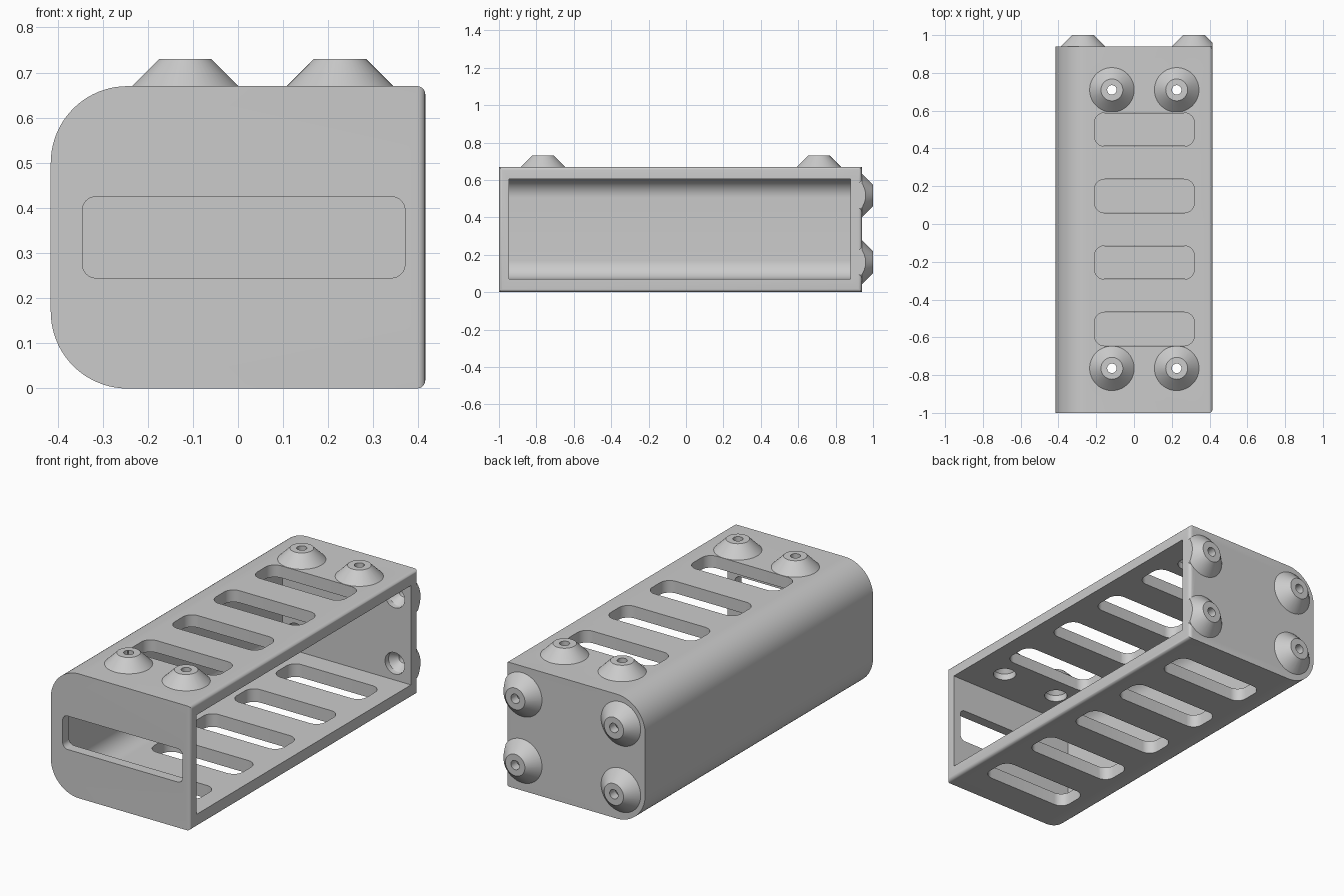
import bpy, bmesh, math
from mathutils import Vector, Matrix

if "Cube" in bpy.data.objects:
    bpy.data.objects.remove(bpy.data.objects["Cube"], do_unlink=True)

grey = bpy.data.materials.new("plain grey")
grey.use_nodes = True
colour = (0.6, 0.6, 0.6, 1)
grey.diffuse_color = colour
grey.node_tree.nodes["Principled BSDF"].inputs["Base Color"].default_value = colour


def to_object(bm, name):
    bmesh.ops.recalc_face_normals(bm, faces=bm.faces)
    mesh = bpy.data.meshes.new(name)
    bm.to_mesh(mesh)
    bm.free()
    mesh.materials.append(grey)
    ob = bpy.data.objects.new(name, mesh)
    bpy.context.collection.objects.link(ob)
    return ob


def box(lo, hi):
    """Box between two corners."""
    bm = bmesh.new()
    lo, hi = Vector(lo), Vector(hi)
    bmesh.ops.create_cube(bm, size=1)
    for v in bm.verts:
        v.co = (lo + hi) / 2 + v.co * (hi - lo)
    return bm


def round_edges(bm, test, radius, segments):
    """Bevel the edges whose two ends both pass the test."""
    edges = [e for e in bm.edges if test(*(v.co for v in e.verts))]
    bmesh.ops.bevel(bm, geom=edges, offset=radius, offset_type='OFFSET',
                    segments=segments, profile=0.5, affect='EDGES')


def along(axis):
    """Edges running parallel to one axis."""
    return lambda a, b: abs((b - a).normalized()[axis]) > 0.99


def slot(lo, hi, axis, radius):
    bm = box(lo, hi)
    round_edges(bm, along(axis), radius, 8)
    return to_object(bm, "slot_cutter")


def lathe(profile, place, name):
    """Revolve (radius, height) points about z, then place the solid."""
    bm = bmesh.new()
    verts = [bm.verts.new((r, 0, h)) for r, h in profile]
    edges = [bm.edges.new(p) for p in zip(verts, verts[1:])]
    bmesh.ops.spin(bm, geom=verts + edges, cent=(0, 0, 0), axis=(0, 0, 1),
                   angle=2 * math.pi, steps=48)
    bmesh.ops.remove_doubles(bm, verts=bm.verts, dist=0.0001)
    bmesh.ops.transform(bm, matrix=place, verts=bm.verts)
    return to_object(bm, name)


def combine(target, other, operation):
    mod = target.modifiers.new(operation.lower(), 'BOOLEAN')
    mod.operation, mod.solver, mod.object = operation, 'EXACT', other
    bpy.context.view_layer.objects.active = target
    bpy.ops.object.modifier_apply(modifier=mod.name)
    bpy.data.objects.remove(other, do_unlink=True)


# Outer shell: large rounds on the closed side, small ones on the open rim
SIDE, TOP, BACK = 0.415, 0.67, 0.94
bm = box((-SIDE, -1, 0), (SIDE, BACK, TOP))
round_edges(bm, lambda a, b: max(a.x, b.x) < 0 and along(1)(a, b), 0.17, 20)
round_edges(bm, lambda a, b: min(a.x, b.x) > SIDE - 0.001, 0.018, 5)
housing = to_object(bm, "housing")

# Hollow interior, open on one side
bm = box((-0.35, -0.945, 0.07), (0.6, 0.88, 0.605))
round_edges(bm, lambda a, b: max(a.x, b.x) < 0 and along(1)(a, b), 0.1, 16)
combine(housing, to_object(bm, "cavity_cutter"), 'DIFFERENCE')

# Vent slots: four in the top, five staggered in the bottom, one in the front
PITCH = 0.352
vents = [(-0.028 + (i - 1.5) * PITCH, 0.55, 0.8) for i in range(4)]
vents += [(-0.028 + (i - 2) * PITCH, -0.1, 0.12) for i in range(5)]
for y, low, high in vents:
    combine(housing, slot((-0.21, y - 0.089, low), (0.32, y + 0.089, high), 2, 0.055),
            'DIFFERENCE')
combine(housing, slot((-0.345, -1.1, 0.245), (0.37, -0.9, 0.425), 1, 0.03), 'DIFFERENCE')

# Conical screw bosses on the top and the back
places = [Matrix.Translation((x, y, TOP)) for x in (-0.117, 0.226) for y in (-0.764, 0.71)]
face_back = Matrix.Rotation(-math.pi / 2, 4, 'X')
places += [Matrix.Translation((x, BACK, z)) @ face_back
           for x in (-0.27, 0.318) for z in (0.16, 0.517)]
boss = [(0, -0.03), (0.118, -0.03), (0.118, 0), (0.058, 0.06), (0, 0.06)]
bore = [(0, -0.1), (0.058, -0.1), (0.058, -0.03), (0.025, 0.01), (0.025, 0.1), (0, 0.1)]
for place in places:
    combine(housing, lathe(boss, place, "boss"), 'UNION')
    combine(housing, lathe(bore, place, "bore_cutter"), 'DIFFERENCE')

# Trim the bosses flush with the open side
combine(housing, to_object(box((SIDE, 0.8, -0.1), (0.6, 1.1, 0.9)), "trim_cutter"),
        'DIFFERENCE')

bpy.ops.object.select_all(action='DESELECT')
housing.select_set(True)
bpy.context.view_layer.objects.active = housing
bpy.ops.object.shade_smooth_by_angle(angle=math.radians(30))
